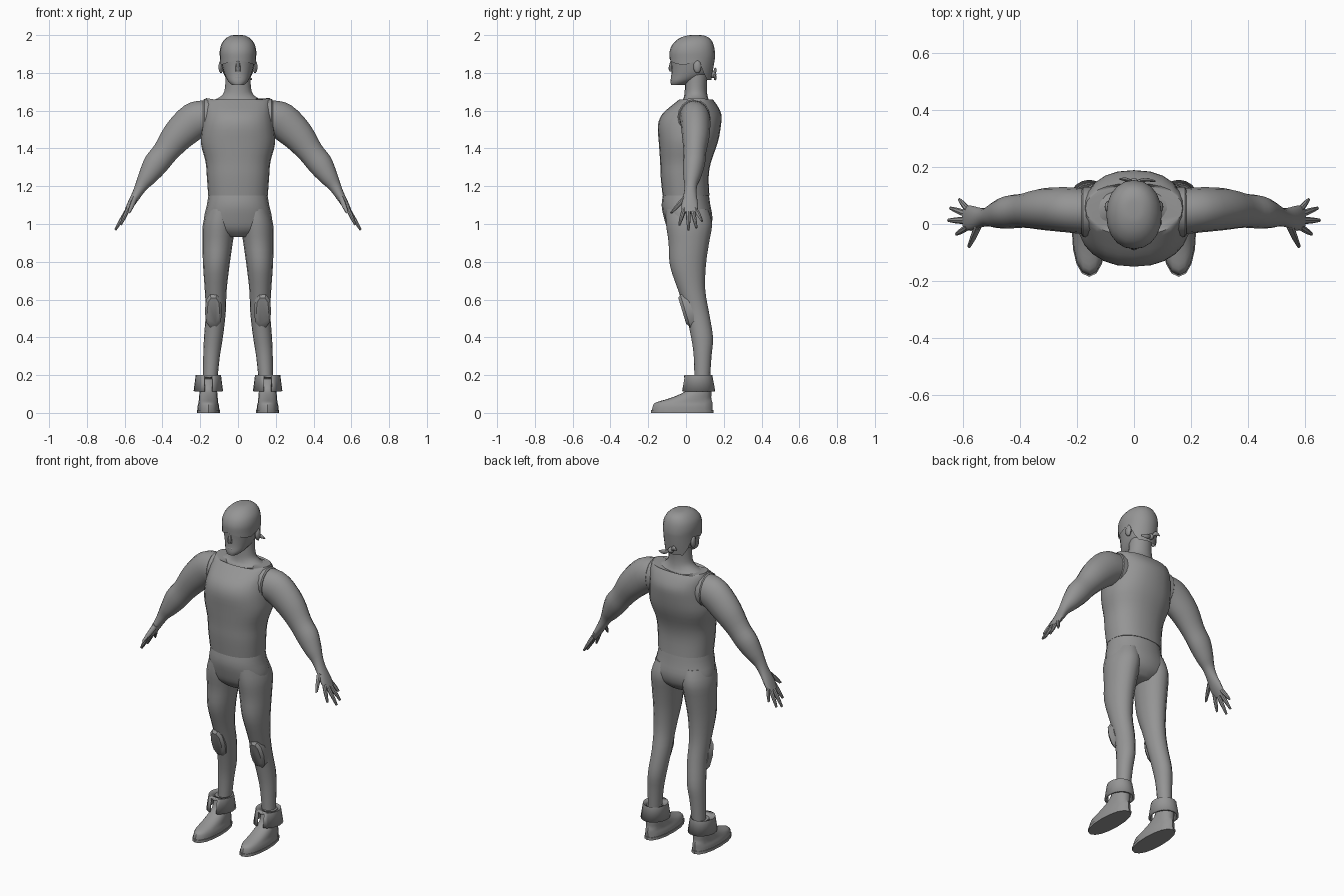
import bpy
import bmesh
import math
from mathutils import Vector

cube = bpy.data.objects.get("Cube")
if cube:
    bpy.data.objects.remove(cube, do_unlink=True)

grey = bpy.data.materials.new("plain grey")
grey.use_nodes = True
tone = (0.3, 0.3, 0.3, 1)
grey.diffuse_color = tone
grey.node_tree.nodes["Principled BSDF"].inputs["Base Color"].default_value = tone

parts = []
Y_AXIS = Vector((0, 1, 0))


def refine(rows, steps):
    """Add smooth in-between sections along a list of sections."""
    result = []
    for i in range(len(rows) - 1):
        before, start = rows[max(i - 1, 0)], rows[i]
        end, after = rows[i + 1], rows[min(i + 2, len(rows) - 1)]
        for s in range(steps):
            t = s / steps
            row = []
            for a, b, c, d in zip(before, start, end, after):
                m, n = (c - a) / 2, (d - b) / 2
                row.append(b + m * t + (3 * (c - b) - 2 * m - n) * t ** 2
                           + (2 * (b - c) + m + n) * t ** 3)
            result.append(row)
    result.append(rows[-1])
    return result


def finish(name, bm, mirrored):
    bmesh.ops.recalc_face_normals(bm, faces=bm.faces)
    mesh = bpy.data.meshes.new(name)
    bm.to_mesh(mesh)
    bm.free()
    mesh.materials.append(grey)
    obj = bpy.data.objects.new(name, mesh)
    bpy.context.collection.objects.link(obj)
    if mirrored:
        mirror = obj.modifiers.new("mirror", 'MIRROR')
        mirror.use_mirror_merge = False
    parts.append(obj)
    return obj


def loft(name, rows, sides=16, steps=3, v=Y_AXIS, power=2.0,
         mirrored=False, caps=True, edit=None):
    """Skin rows of (x, y, z, radius u, radius v, tilt of u in degrees)."""
    bm = bmesh.new()
    rings = []
    for x, y, z, ru, rv, tilt in refine(rows, steps):
        a = math.radians(tilt)
        u = Vector((math.cos(a), 0, math.sin(a)))
        ring = []
        for k in range(sides):
            t = math.tau * k / sides
            c, s = math.cos(t), math.sin(t)
            c = math.copysign(abs(c) ** (2 / power), c)
            s = math.copysign(abs(s) ** (2 / power), s)
            ring.append(bm.verts.new(Vector((x, y, z)) + u * ru * c + v * rv * s))
        rings.append(ring)
    for low, high in zip(rings, rings[1:]):
        for k in range(sides):
            j = (k + 1) % sides
            bm.faces.new((low[k], low[j], high[j], high[k]))
    if caps:
        bm.faces.new(rings[0])
        bm.faces.new(rings[-1])
    if edit:
        edit(bm, rings)
    return finish(name, bm, mirrored)


def stack(name, rows, x=0, **options):
    """Loft level sections of (z, centre y, half width, half depth)."""
    return loft(name, [(x, y, z, rx, ry, 0) for z, y, rx, ry in rows], **options)


def ball(name, centre, size, mirrored=False):
    bm = bmesh.new()
    bmesh.ops.create_uvsphere(bm, u_segments=12, v_segments=8, radius=1)
    bmesh.ops.scale(bm, vec=size, verts=bm.verts)
    bmesh.ops.translate(bm, vec=centre, verts=bm.verts)
    return finish(name, bm, mirrored)


# Vest with a scooped collar
def scoop_collar(bm, rings):
    for vert in rings[-1]:
        vert.co.z -= 0.03 * (1 - min(1, abs(vert.co.x) / 0.17))


stack("vest", [(1.15, 0, .158, .124), (1.25, -.007, .165, .127),
               (1.33, -.002, .172, .135), (1.43, .012, .197, .156),
               (1.52, .018, .19, .167), (1.58, .03, .181, .157),
               (1.63, .046, .18, .118), (1.667, .055, .17, .08)],
      sides=24, power=2.3, edit=scoop_collar)

# Armhole rims
loft("armhole_rim", [(.14, .042, 1.56, .102, .088, 90),
                     (.178, .042, 1.56, .102, .088, 90),
                     (.184, .042, 1.56, .095, .082, 90)],
     steps=1, mirrored=True)

# Hips and legs
stack("hips", [(1.17, 0, .154, .119), (1.1, 0, .165, .129),
               (1.03, .012, .18, .128), (.97, .015, .165, .11),
               (.93, .015, .07, .07)], sides=20, power=2.2)
loft("leg", [(.09, .005, 1.08, .072, .112, 0), (.1, .016, 1, .086, .122, 0),
             (.108, .015, .9, .08, .107, 0), (.115, .01, .78, .07, .095, 0),
             (.118, .03, .65, .058, .072, 0), (.118, .06, .53, .053, .062, 0),
             (.13, .085, .4, .05, .058, 0), (.14, .088, .3, .044, .047, 0),
             (.148, .085, .15, .036, .04, 0)], mirrored=True)

# Knee pads
loft("knee_pad", [(.13, .035, .54, .042, .088, 0), (.13, -.004, .54, .046, .095, 0),
                  (.13, -.02, .54, .033, .075, 0)],
     sides=10, steps=1, v=Vector((0, -.29, .95)), power=2.5, mirrored=True)

# Boots with soles and turned-down cuffs
FOOT_X = 0.157
stack("boot", [(.012, -.02, .058, .16), (.035, -.018, .057, .158),
               (.055, -.01, .052, .15), (.075, .02, .05, .114),
               (.1, .052, .048, .082), (.13, .073, .045, .061),
               (.19, .08, .043, .05)], x=FOOT_X, power=2.2, mirrored=True)
stack("sole", [(0, -.02, .061, .165), (.016, -.02, .061, .165)],
      x=FOOT_X, steps=1, power=2.2, mirrored=True)


def notch_front(bm, rings):
    front = [f for f in bm.faces if f.calc_center_median().y < 0
             and abs(f.calc_center_median().x - FOOT_X) < 0.02
             and f.calc_center_median().z < 0.19]
    bmesh.ops.delete(bm, geom=front, context='FACES')


cuff = stack("boot_cuff", [(.19, .078, .04, .045), (.2, .065, .067, .074),
                           (.115, .065, .078, .09)], x=FOOT_X, sides=20, steps=1,
             mirrored=True, caps=False, edit=notch_front)
shell = cuff.modifiers.new("thickness", 'SOLIDIFY')
shell.thickness = 0.012

# Arms and palms
loft("arm", [(.15, .045, 1.56, .09, .078, 90), (.18, .045, 1.56, .094, .08, 88),
             (.24, .05, 1.54, .098, .079, 65), (.32, .052, 1.465, .085, .073, 42),
             (.385, .047, 1.38, .068, .06, 36), (.437, .042, 1.315, .066, .058, 36),
             (.48, .033, 1.25, .05, .047, 36), (.51, .026, 1.205, .035, .034, 36),
             (.535, .022, 1.16, .026, .034, 36), (.57, .02, 1.1, .019, .044, 36),
             (.594, .022, 1.06, .011, .04, 36)], mirrored=True)


# Fingers and thumbs
def digit(name, base, tip, thick):
    middle = [(a + b) / 2 for a, b in zip(base, tip)]
    loft(name, [(*base, thick, thick, 36), (*middle, thick * .9, thick * .95, 36),
                (*tip, thick * .5, thick * .5, 36)], sides=8, mirrored=True)


for name, spread, tip in (("index_finger", -.01, (.622, -.035, .995)),
                          ("middle_finger", .012, (.65, .013, .968)),
                          ("ring_finger", .033, (.643, .055, .98)),
                          ("little_finger", .05, (.612, .085, 1.015))):
    digit(name, (.582, spread, 1.08), tip, .012)
digit("thumb", (.545, -.005, 1.14), (.578, -.077, 1.06), .015)

# Neck and head
stack("neck", [(1.6, .05, .12, .075), (1.645, .05, .15, .076),
               (1.665, .052, .108, .066), (1.69, .052, .078, .06),
               (1.73, .052, .068, .058), (1.8, .055, .065, .06)])
face = [(1.735, -.045, .03, .034), (1.755, -.022, .052, .06),
        (1.79, .019, .071, .097), (1.83, .033, .083, .111)]
skull = [(1.87, .034, .09, .115), (1.91, .033, .092, .115),
         (1.95, .037, .083, .103), (1.98, .045, .06, .077),
         (1.995, .05, .033, .042), (1.998, .05, .01, .012)]
stack("head", face + skull, sides=20, power=2.15)
stack("nose", [(1.865, -.072, .008, .01), (1.825, -.08, .014, .013),
               (1.808, -.074, .014, .012)], sides=8, steps=2)
ball("lips", (0, -.07, 1.775), (.025, .01, .009))
ball("ear", (.09, .06, 1.832), (.013, .021, .034), mirrored=True)


# Head scarf, peaked over the nose and longer at the nape
def shape_hem(bm, rings):
    for vert in rings[0]:
        if vert.co.y < 0.02:
            vert.co.z -= 0.03 * abs(vert.co.x) / 0.09
        else:
            drop = min(1, max(0, (vert.co.y - 0.07) / 0.06))
            vert.co.z -= 0.015 + 0.095 * drop
            vert.co.y -= 0.02 * drop


stack("head_scarf", [(z + .002, y, rx + .005, ry + .005) for z, y, rx, ry in skull],
      sides=20, power=2.15, caps=False, edit=shape_hem)
ball("scarf_knot", (0, .143, 1.79), (.016, .018, .017))
for name, tip in (("left_scarf_tail", (.075, .15, 1.768)),
                  ("right_scarf_tail", (-.05, .158, 1.808))):
    bend = (tip[0] / 2, .155, tip[2] + .006)
    loft(name, [(0, .145, 1.79, .006, .005, 90), (*bend, .014, .007, 90),
                (*tip, .004, .003, 90)], sides=8)

# Smooth shading with crisp edges
bpy.ops.object.select_all(action='DESELECT')
for part in parts:
    part.select_set(True)
bpy.context.view_layer.objects.active = parts[0]
bpy.ops.object.shade_smooth_by_angle(angle=math.radians(40))
